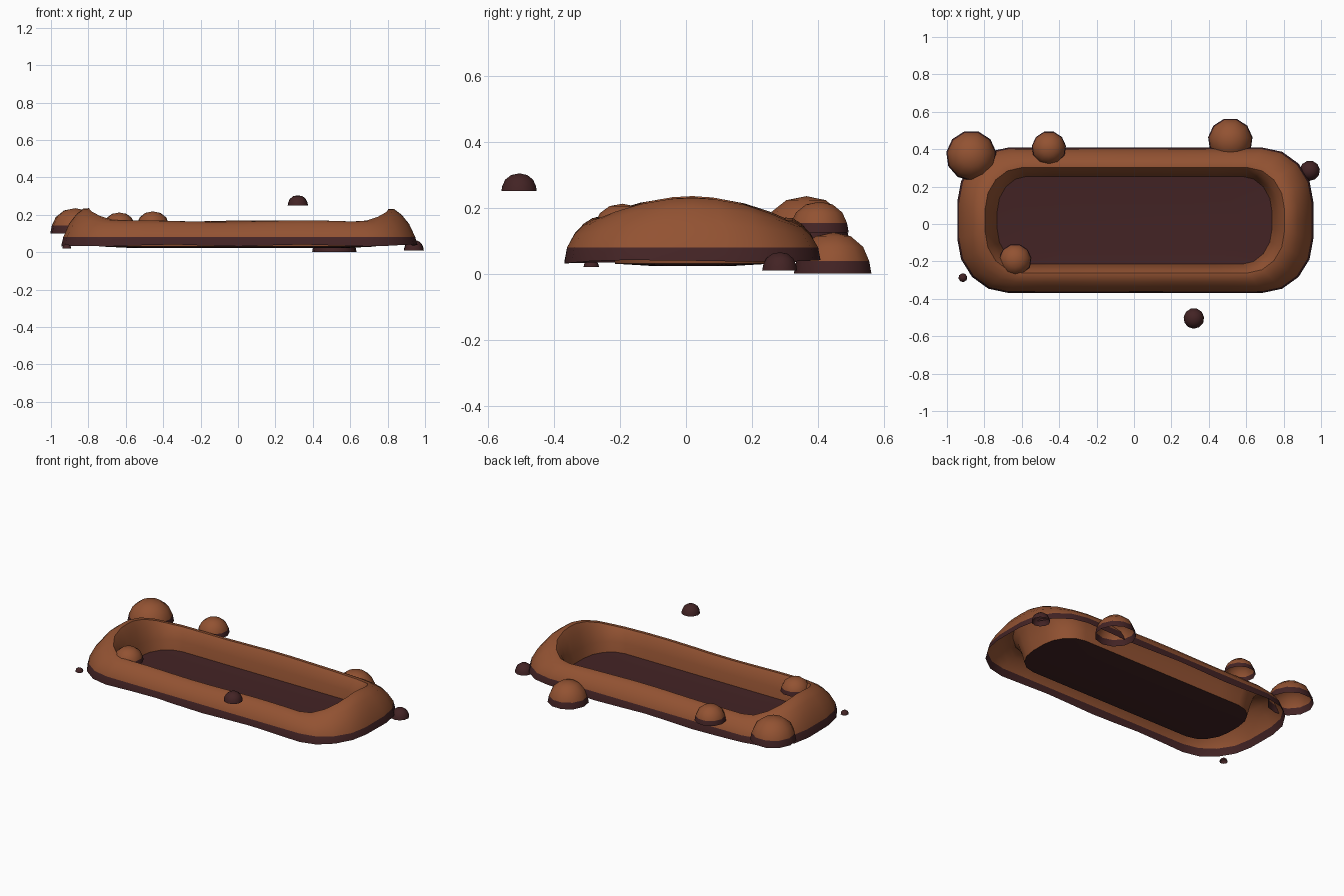
import bpy, bmesh, math

if "Cube" in bpy.data.objects:
    bpy.data.objects.remove(bpy.data.objects["Cube"])

def material(name, rgb):
    m = bpy.data.materials.new(name)
    m.diffuse_color = (*rgb, 1)
    m.use_nodes = True
    m.node_tree.nodes["Principled BSDF"].inputs["Base Color"].default_value = m.diffuse_color
    return m

BROWN = material("brown earth", (0.29, 0.085, 0.032))
DARK = material("dark soil", (0.056, 0.017, 0.018))

def finish(name, bm, angle):
    mesh = bpy.data.meshes.new(name)
    bm.normal_update()
    bm.to_mesh(mesh)
    bm.free()
    obj = bpy.data.objects.new(name, mesh)
    bpy.context.collection.objects.link(obj)
    mesh.materials.append(BROWN)
    mesh.materials.append(DARK)
    bpy.ops.object.select_all(action='DESELECT')
    obj.select_set(True)
    bpy.context.view_layer.objects.active = obj
    bpy.ops.object.shade_smooth_by_angle(angle=math.radians(angle))
    return obj

def bridge(bm, a, b, mat):
    n = len(a)
    for i in range(n):
        j = (i + 1) % n
        bm.faces.new((a[i], a[j], b[j], b[i])).material_index = mat

def outline(hx, hy, rx, ry, cx=0.0, cy=0.02, corner=4, long=8, short=2):
    """Rounded rectangle, counter-clockwise, with a fixed number of points."""
    pts = []
    for q, (sx, sy) in enumerate(((1, 1), (-1, 1), (-1, -1), (1, -1))):
        arc = []
        for k in range(corner + 1):
            a = math.pi / 2 * (q + k / corner)
            arc.append((cx + sx * (hx - rx) + rx * math.cos(a),
                        cy + sy * (hy - ry) + ry * math.sin(a)))
        pts += arc
        nsx, nsy = ((-1, 1), (-1, -1), (1, -1), (1, 1))[q]
        a = math.pi / 2 * (q + 1)
        end = (cx + nsx * (hx - rx) + rx * math.cos(a),
               cy + nsy * (hy - ry) + ry * math.sin(a))
        n = long if q % 2 == 0 else short
        for k in range(1, n):
            t = k / n
            pts.append(tuple(arc[-1][c] * (1 - t) + end[c] * t for c in (0, 1)))
    return pts

# Heaped earth bank: loops run from the outer foot over the ridge to the floor
outer = outline(0.952, 0.388, 0.27, 0.29, cx=0.007)
inner = outline(0.735, 0.235, 0.16, 0.19, cx=0.003)
bm = bmesh.new()

def ridge_height(x, y):
    """Low along the sides, rising in an arch at both ends."""
    f = min(1, max(0, (abs(x) - 0.5) / 0.26))
    f = f * f * (3 - 2 * f)
    return 0.168 + f * (0.068 - 0.85 * (y - 0.01) ** 2) + 0.004 * math.sin(7 * x + 3 * y)

def loop(t, rel):
    verts = []
    for (ox, oy), (ix, iy) in zip(outer, inner):
        mx, my = ox * 0.4 + ix * 0.6, oy * 0.4 + iy * 0.6
        x, y = ox + (ix - ox) * t, oy + (iy - oy) * t
        z = 0.08 + rel * (ridge_height(mx, my) - 0.08)
        verts.append(bm.verts.new((x, y, z)))
    return verts

foot = [bm.verts.new((x, y, 0.036 + 0.005 * math.sin(9 * x + 4 * y))) for x, y in outer]
loops = [loop(t, r) for t, r in ((0.05, 0), (0.2, 0.46), (0.38, 0.78), (0.56, 0.97),
                                 (0.7, 0.98), (0.83, 0.66), (0.93, 0.1))]
rim = [bm.verts.new((x, y, 0.03)) for x, y in inner]
bridge(bm, foot, loops[0], 1)
for a, b in zip(loops, loops[1:] + [rim]):
    bridge(bm, a, b, 0)
# Dark floor, sagging slightly in the middle
core = [bm.verts.new((v.co.x * 0.8, 0.02 + (v.co.y - 0.02) * 0.5, 0.023)) for v in rim]
bridge(bm, rim, core, 1)
bm.faces.new(core).material_index = 1
finish("earth_bank", bm, 50)

# Clods: open-bottomed domes with a dark band round the foot
def dome(name, x, y, z, r, h, all_dark=False, sides=11):
    bm = bmesh.new()
    rings = []
    for fr, fz in ((1, 0), (0.94, 0.31), (0.78, 0.65), (0.45, 0.91)):
        rings.append([bm.verts.new((x + r * fr * math.cos(2 * math.pi * (i + 0.25) / sides),
                                    y + r * fr * math.sin(2 * math.pi * (i + 0.25) / sides),
                                    z + h * fz)) for i in range(sides)])
    for k in range(3):
        bridge(bm, rings[k], rings[k + 1], int(all_dark or k == 0))
    top = bm.verts.new((x, y, z + h))
    for i in range(sides):
        f = bm.faces.new((rings[3][i], rings[3][(i + 1) % sides], top))
        f.material_index = int(all_dark)
    finish(name, bm, 50)

dome("large_clod_left", -0.87, 0.365, 0.10, 0.135, 0.135)
dome("small_clod_back", -0.455, 0.405, 0.125, 0.092, 0.093)
dome("large_clod_right", 0.515, 0.447, 0.0, 0.12, 0.125)
dome("small_clod_front", -0.635, -0.193, 0.13, 0.087, 0.082)
dome("dark_crumb_right", 0.94, 0.285, 0.01, 0.054, 0.055, True)
dome("dark_crumb_front", 0.32, -0.505, 0.25, 0.055, 0.054, True)
dome("dark_crumb_left", -0.915, -0.287, 0.02, 0.024, 0.023, True, 8)
